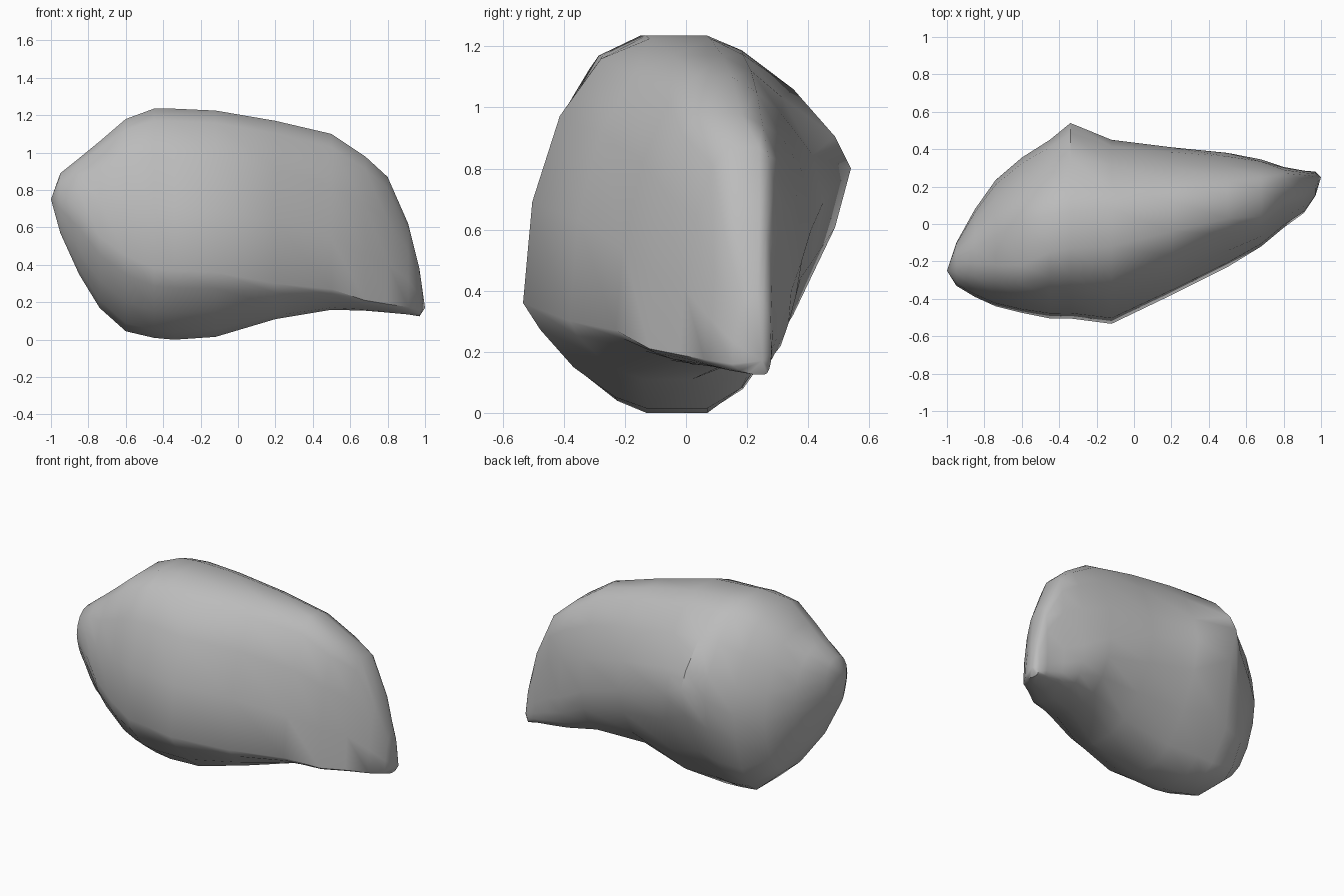
import bpy
import bmesh
import math
from mathutils import Vector

cube = bpy.data.objects.get("Cube")
if cube:
    bpy.data.objects.remove(cube, do_unlink=True)

STEPS = 4  # segments per quarter of a cross-section

# Cross-sections along x: x, then (y, z) of the top, front, bottom and back,
# then half the width of the flat top and bottom, and the back's roundness
SECTIONS = [
    (-.95, -.2, .89, -.33, .74, -.25, .57, -.1, .74, .02, 2),
    (-.85, -.17, .97, -.39, .68, -.2, .35, .08, .66, .04, 1.9),
    (-.74, -.14, 1.06, -.44, .55, -.06, .17, .235, .58, .08, 1.8),
    (-.6, -.1, 1.18, -.475, .45, 0, .045, .355, .62, .12, 1.65),
    (-.45, -.05, 1.235, -.505, .38, -.02, .01, .45, .72, .1, 1.55),
    (-.34, -.03, 1.235, -.505, .37, -.03, 0, .54, .8, .1, 1.35),
    (-.12, -.02, 1.225, -.535, .36, -.03, .015, .45, .69, .1, 1.55),
    (.2, .04, 1.17, -.38, .3, -.06, .11, .41, .6, .08, 1.7),
    (.5, .09, 1.1, -.23, .27, .07, .16, .38, .5, .06, 1.85),
    (.68, .11, .98, -.12, .21, .14, .155, .345, .4, .07, 2.3),
    (.8, .19, .87, -.02, .19, .19, .145, .305, .35, .05, 2.6),
    (.91, .2, .62, .06, .175, .21, .135, .285, .28, .04, 2.6),
    (.97, .22, .38, .15, .16, .24, .125, .28, .2, .015, 2.2),
]
LEFT_TIP = (1, .25, .17)
RIGHT_TIP = (-1, -.25, .75)


def quarter(x, start, end, power, level_start):
    """Rounded arc from one extreme of a section to the next."""
    points = []
    for i in range(STEPS + 1):
        angle = math.pi / 2 * i / STEPS
        a = abs(math.cos(angle)) ** (2 / power)
        b = math.sin(angle) ** (2 / power)
        if level_start:  # leaves the top or bottom horizontally
            y = start[0] + (end[0] - start[0]) * b
            z = end[1] + (start[1] - end[1]) * a
        else:  # leaves the front or back vertically
            y = end[0] + (start[0] - end[0]) * a
            z = start[1] + (end[1] - start[1]) * b
        points.append(Vector((x, y, z)))
    return points


def section(row):
    x = row[0]
    top, front, bottom, back = [row[i:i + 2] for i in range(1, 9, 2)]
    flat, back_power = row[9:]
    front_power = 2 if x < .4 else 1.7

    def shift(point, offset):
        return (point[0] + offset, point[1])

    # The front and back arcs share their end points at the widest places
    return (quarter(x, shift(top, -flat), front, front_power, True)[:-1]
            + quarter(x, front, shift(bottom, -flat), 1.4, False)
            + quarter(x, shift(bottom, flat), back, back_power, True)[:-1]
            + quarter(x, back, shift(top, flat), back_power, False))


# Rock body lofted through the sections
bm = bmesh.new()
rings = [[bm.verts.new(p) for p in section(row)] for row in SECTIONS]
count = len(rings[0])
for near, far in zip(rings, rings[1:]):
    for i in range(count):
        j = (i + 1) % count
        bm.faces.new((near[i], near[j], far[j], far[i]))

# Pointed ends
for ring, tip in ((rings[0], RIGHT_TIP), (rings[-1], LEFT_TIP)):
    pole = bm.verts.new(tip)
    for i in range(count):
        bm.faces.new((ring[i], ring[(i + 1) % count], pole))

# Shallow chip under the front nub
chip, depth, radius = Vector((-.08, -.47, .2)), Vector((0, .03, 0)), .1
for v in bm.verts:
    v.co += depth * math.exp(-((v.co - chip).length / radius) ** 2)

bmesh.ops.recalc_face_normals(bm, faces=bm.faces)
mesh = bpy.data.meshes.new("rock")
bm.to_mesh(mesh)
bm.free()
rock = bpy.data.objects.new("rock", mesh)
bpy.context.collection.objects.link(rock)

# Grey stone
stone = bpy.data.materials.new("grey stone")
stone.use_nodes = True
colour = (.5, .5, .5, 1)
stone.diffuse_color = colour
for node in stone.node_tree.nodes:
    if node.type == "BSDF_PRINCIPLED":
        node.inputs["Base Color"].default_value = colour
mesh.materials.append(stone)

bpy.ops.object.select_all(action="DESELECT")
rock.select_set(True)
bpy.context.view_layer.objects.active = rock
bpy.ops.object.shade_smooth_by_angle(angle=math.radians(45))
